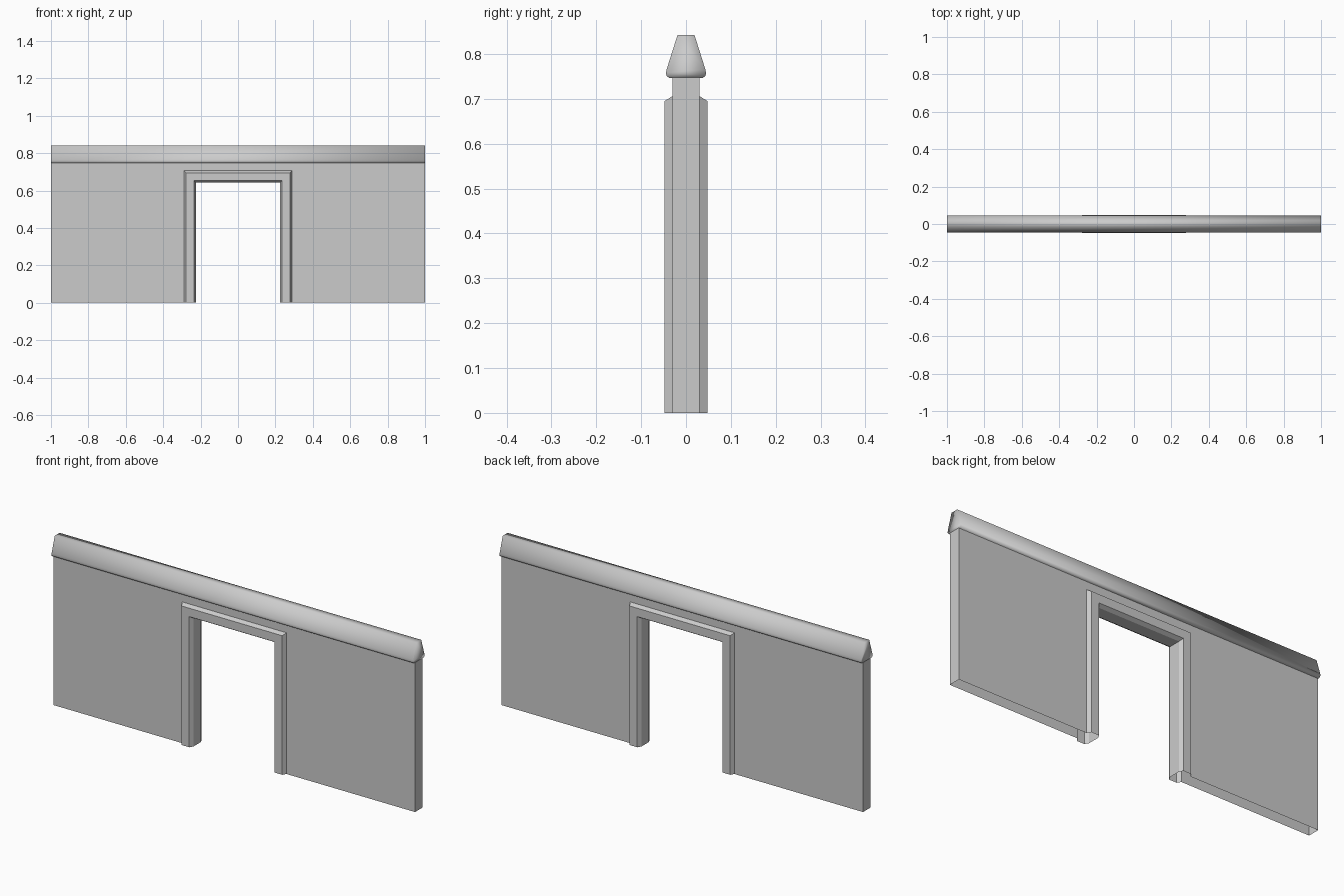
import bpy, bmesh

if "Cube" in bpy.data.objects:
    bpy.data.objects.remove(bpy.data.objects["Cube"])


def add_object(name, rings, close_ring, cap_ends=False, smooth=False):
    """Skin a list of point rings into one mesh object."""
    bm = bmesh.new()
    loops = [[bm.verts.new(p) for p in ring] for ring in rings]
    n = len(loops[0])
    for a, b in zip(loops, loops[1:]):
        for i in range(n if close_ring else n - 1):
            j = (i + 1) % n
            bm.faces.new((a[i], a[j], b[j], b[i]))
    if cap_ends:
        bm.faces.new(loops[0])
        bm.faces.new(loops[-1])
    bmesh.ops.recalc_face_normals(bm, faces=bm.faces)
    for f in bm.faces:
        f.smooth = smooth
    mesh = bpy.data.meshes.new(name)
    bm.to_mesh(mesh)
    bm.free()
    ob = bpy.data.objects.new(name, mesh)
    bpy.context.collection.objects.link(ob)
    return ob


def arch(half, top):
    """Path up one jamb, across the lintel and down the other."""
    return [(-half, 0), (-half, top), (half, top), (half, 0)]


WALL_Y, FRAME_Y = 0.03, 0.048
WALL_TOP = 0.747
DOOR_HALF, DOOR_TOP = 0.289, 0.706

# Wall: hollow underneath, with the doorway left open
inner, outer = arch(DOOR_HALF, DOOR_TOP), arch(1.0, WALL_TOP)
add_object("wall", [[(x, y, z) for x, z in path] for path, y in (
    (inner, -WALL_Y), (outer, -WALL_Y), (outer, WALL_Y), (inner, WALL_Y))],
    close_ring=False)

# Door frame: chamfered moulding swept around the opening
half_profile = [(0, WALL_Y), (0.011, FRAME_Y), (0.053, FRAME_Y), (0.064, WALL_Y)]
profile = [(d, -y) for d, y in half_profile] + [(d, y) for d, y in reversed(half_profile)]
add_object("door_frame", [
    [(x, y, z) for x, z in arch(DOOR_HALF - d, DOOR_TOP - d)] for d, y in profile],
    close_ring=False)

# Coping: tapered cap with a rounded lower lip, running the full length
side = [(0.019, 0.842), (0.043, 0.766), (0.0446, 0.758), (0.0435, 0.751), (0.036, 0.746)]
section = side + [(-y, z) for y, z in reversed(side)]
add_object("coping", [[(x, y, z) for y, z in section] for x in (-1, 1)],
           close_ring=True, cap_ends=True, smooth=True)
